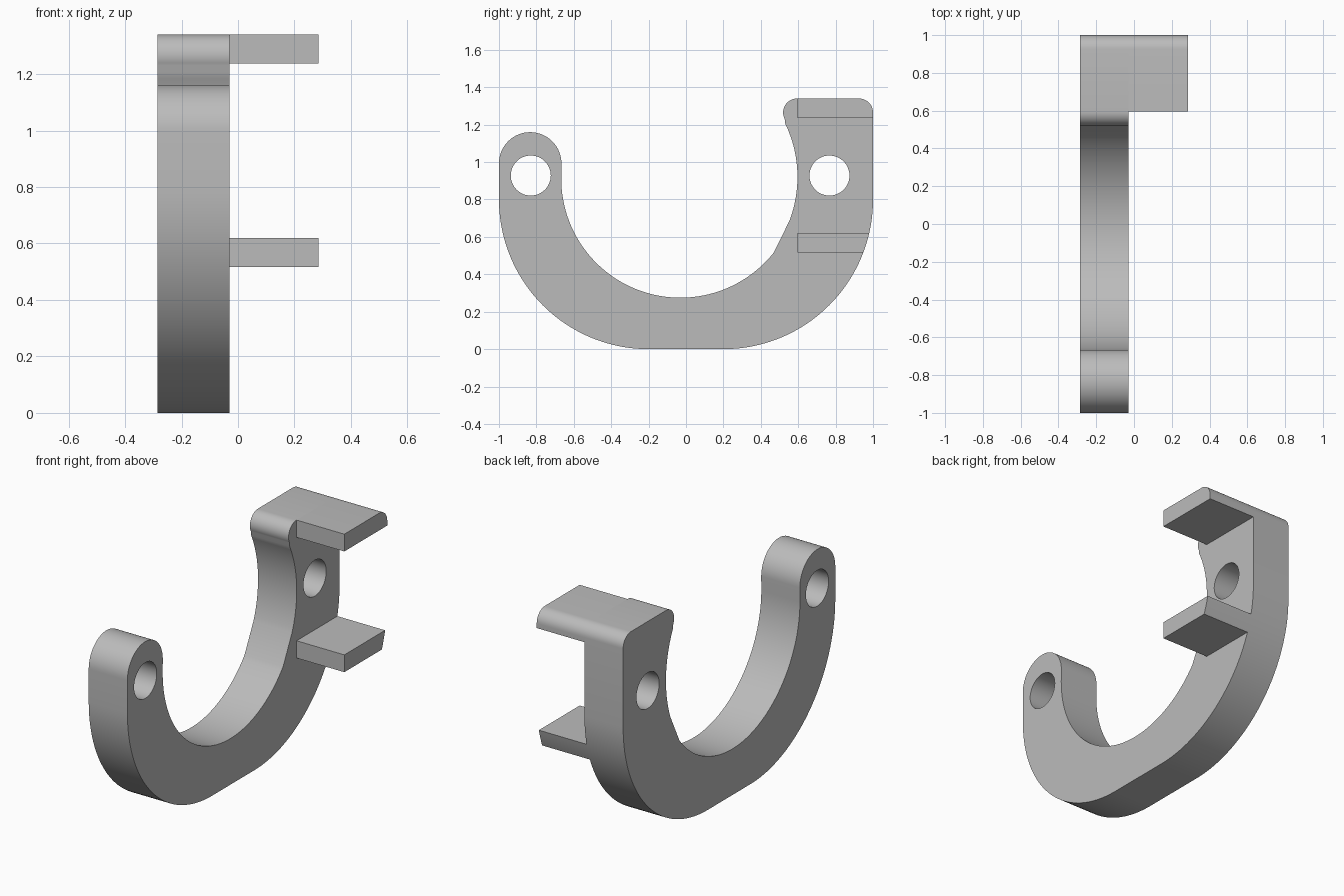
import bpy, bmesh
from math import sin, cos, pi, radians, sqrt, atan2

cube = bpy.data.objects.get("Cube")
if cube:
    bpy.data.objects.remove(cube, do_unlink=True)

# Single material
grey = bpy.data.materials.new("Plain Grey")
grey.use_nodes = True
COLOUR = (0.5, 0.5, 0.5, 1)
grey.diffuse_color = COLOUR
grey.node_tree.nodes["Principled BSDF"].inputs["Base Color"].default_value = COLOUR

# Plate and tab extents across x
X_SIDE, X_PLATE, X_TAB = -0.285, -0.03, 0.285
TOP, CORNER = 1.34, 0.075
TAB_FRONT = 0.595


def arc(cy, cz, r, start, end, n):
    """Points of an arc in the YZ plane, angles in degrees."""
    angles = [radians(start + (end - start) * i / n) for i in range(n + 1)]
    return [(cy + r * cos(a), cz + r * sin(a)) for a in angles]


def circle(cy, cz, r, n=48):
    return arc(cy, cz, r, 0, 360, n)[:-1]


def extrude_profile(name, loops, x0, x1):
    """Fill closed YZ loops (outline plus holes) and extrude them along x."""
    bm = bmesh.new()
    for loop in loops:
        verts = [bm.verts.new((x0, y, z)) for y, z in loop]
        for i, v in enumerate(verts):
            bm.edges.new((verts[i - 1], v))
    bmesh.ops.triangle_fill(bm, edges=bm.edges[:], use_beauty=True)
    ext = bmesh.ops.extrude_face_region(bm, geom=bm.faces[:])
    moved = [g for g in ext["geom"] if isinstance(g, bmesh.types.BMVert)]
    bmesh.ops.translate(bm, verts=moved, vec=(x1 - x0, 0, 0))
    bmesh.ops.recalc_face_normals(bm, faces=bm.faces[:])
    mesh = bpy.data.meshes.new(name)
    bm.to_mesh(mesh)
    bm.free()
    mesh.materials.append(grey)
    obj = bpy.data.objects.new(name, mesh)
    bpy.context.collection.objects.link(obj)
    bpy.ops.object.select_all(action="DESELECT")
    obj.select_set(True)
    bpy.context.view_layer.objects.active = obj
    bpy.ops.object.shade_smooth_by_angle(angle=radians(25))
    return obj


# Hook plate: outer sweep, rounded upper head, inner sweep, round tip
outline = (
    arc(-0.2, 0.8, 0.8, 180, 270, 40)
    + arc(0.2, 0.8, 0.8, 270, 360, 40)
    + arc(1 - CORNER, TOP - CORNER, CORNER, 0, 90, 10)
    + arc(0.594, TOP - CORNER, CORNER, 90, 208, 14)
    + arc(-0.06, 0.92, 0.656, 26, -21, 20)
    + arc(-0.03, 0.912, 0.637, -38.5, -180, 56)
    + arc(-0.833, 0.993, 0.167, 0, 180, 32)
)
holes = [circle(y, 0.928, 0.107) for y in (-0.83, 0.767)]
extrude_profile("hook_plate", [outline] + holes, X_SIDE, X_PLATE)

# Upper tab: square front edge, rounded top back edge
upper = [(TAB_FRONT, TOP), (TAB_FRONT, 1.237), (1, 1.237)]
upper += arc(1 - CORNER, TOP - CORNER, CORNER, 0, 90, 10)
extrude_profile("upper_tab", [upper], X_PLATE, X_TAB)

# Lower tab: back edge follows the outer sweep
low, high = 0.517, 0.62
a0, a1 = [atan2(z - 0.8, sqrt(0.64 - (z - 0.8) ** 2)) * 180 / pi for z in (low, high)]
lower = [(TAB_FRONT, high), (TAB_FRONT, low)] + arc(0.2, 0.8, 0.8, a0, a1, 6)
extrude_profile("lower_tab", [lower], X_PLATE, X_TAB)
